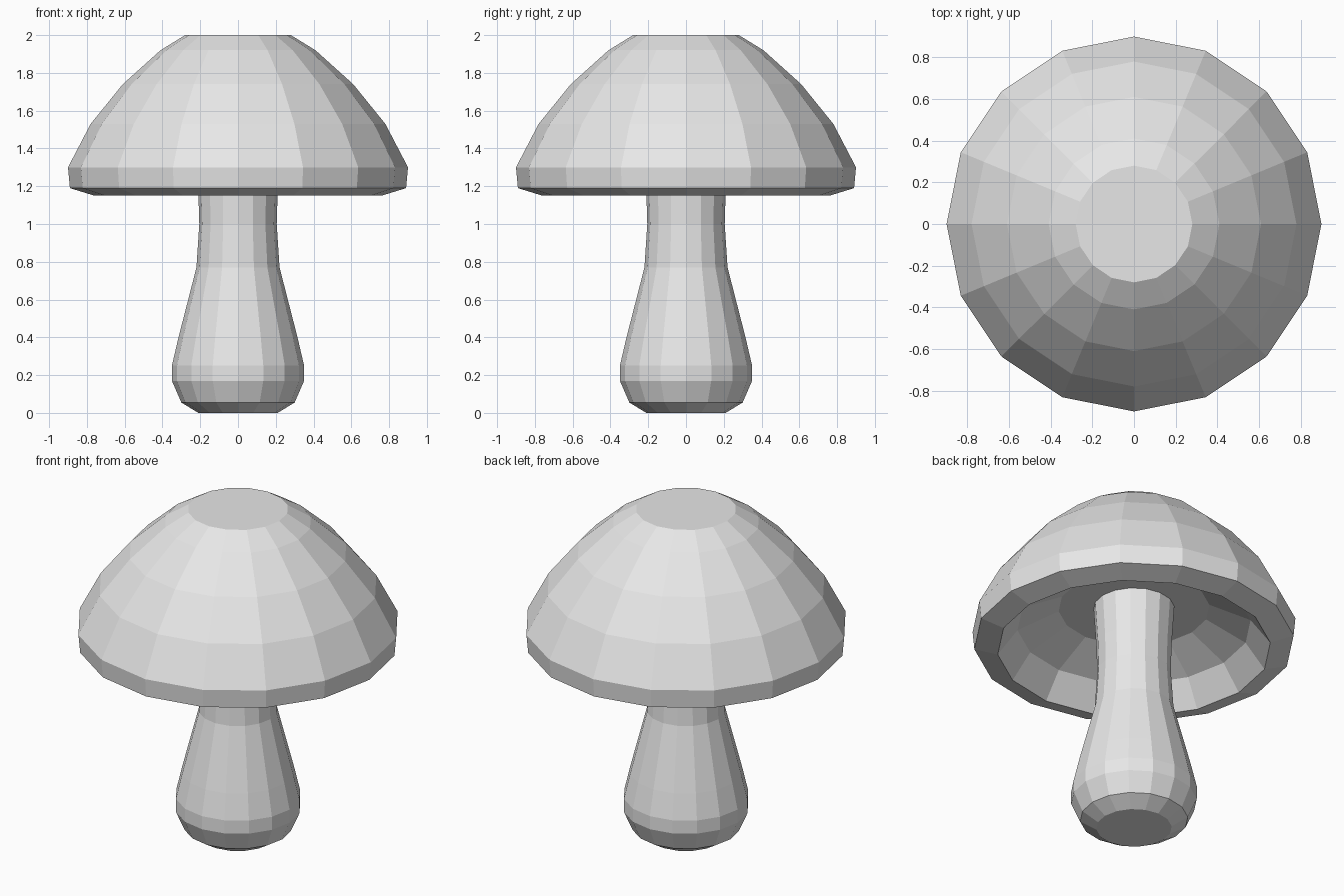
import bpy
import bmesh
from math import cos, sin, tau

SIDES = 16

default_cube = bpy.data.objects.get("Cube")
if default_cube:
    bpy.data.objects.remove(default_cube, do_unlink=True)


def make_material(name, colour):
    mat = bpy.data.materials.new(name)
    mat.use_nodes = True
    mat.diffuse_color = colour
    mat.node_tree.nodes["Principled BSDF"].inputs["Base Color"].default_value = colour
    return mat


def lathe(name, profile, material):
    """Turn a (radius, height) profile around z and close both ends."""
    bm = bmesh.new()
    rings = []
    for r, z in profile:
        rings.append([bm.verts.new((r * cos(tau * i / SIDES), r * sin(tau * i / SIDES), z))
                      for i in range(SIDES)])
    for low, high in zip(rings, rings[1:]):
        for i in range(SIDES):
            j = (i + 1) % SIDES
            bm.faces.new((low[i], low[j], high[j], high[i]))
    bm.faces.new(rings[0])
    bm.faces.new(rings[-1])
    bmesh.ops.recalc_face_normals(bm, faces=bm.faces)
    mesh = bpy.data.meshes.new(name)
    bm.to_mesh(mesh)
    bm.free()
    mesh.materials.append(material)
    obj = bpy.data.objects.new(name, mesh)
    bpy.context.collection.objects.link(obj)
    return obj


pale_grey = make_material("pale grey", (0.8, 0.8, 0.8, 1.0))

# Stem: rounded foot, bulge, narrow neck, slight flare under the cap
lathe("stem", [(0.21, 0.0), (0.30, 0.055), (0.35, 0.17), (0.35, 0.25), (0.315, 0.40),
               (0.22, 0.77), (0.205, 1.0), (0.21, 1.17), (0.225, 1.41)], pale_grey)

# Cap: hollow underside from the ceiling out to the lip, then the faceted dome
lathe("cap", [(0.42, 1.41), (0.65, 1.30), (0.76, 1.15), (0.89, 1.19), (0.90, 1.30),
              (0.78, 1.53), (0.61, 1.74), (0.41, 1.92), (0.28, 2.0)], pale_grey)
